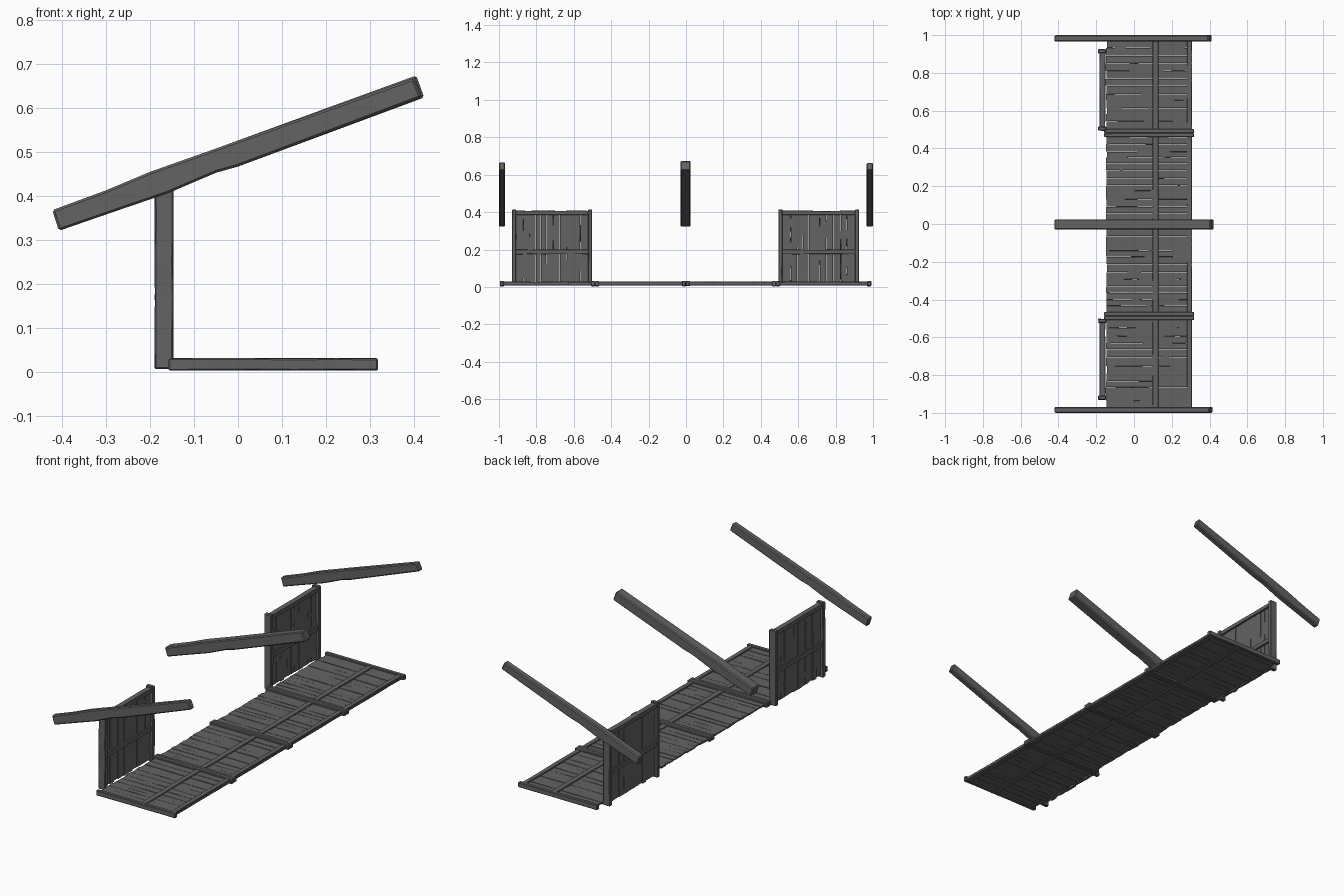
import bpy, bmesh, random
from mathutils import Vector

random.seed(4)
cube = bpy.data.objects.get("Cube")
if cube:
    bpy.data.objects.remove(cube, do_unlink=True)

wood = bpy.data.materials.new("weathered grey wood")
wood.use_nodes = True
GREY = (0.125, 0.125, 0.125, 1)
wood.diffuse_color = GREY
wood.node_tree.nodes["Principled BSDF"].inputs["Base Color"].default_value = GREY


def finish(name, bm, bevel=0.0):
    bmesh.ops.recalc_face_normals(bm, faces=bm.faces[:])
    mesh = bpy.data.meshes.new(name)
    bm.to_mesh(mesh)
    bm.free()
    mesh.materials.append(wood)
    ob = bpy.data.objects.new(name, mesh)
    bpy.context.collection.objects.link(ob)
    if bevel:
        mod = ob.modifiers.new("worn edges", 'BEVEL')
        mod.width = bevel
        mod.segments = 1
    return ob


def loft(bm, rings):
    """Join a row of four-point rings into a closed bar."""
    rings = [[bm.verts.new(p) for p in ring] for ring in rings]
    for a, b in zip(rings, rings[1:]):
        for i in range(4):
            j = (i + 1) % 4
            bm.faces.new((a[i], a[j], b[j], b[i]))
    bm.faces.new(rings[0])
    bm.faces.new(rings[-1][::-1])


def timber(bm, lo, hi, axis, place, wobble, steps=5):
    """Slightly uneven bar between two corners, running along one local axis."""
    p, q = [i for i in range(3) if i != axis]
    rings = []
    for s in range(steps + 1):
        ring = []
        for cp, cq in ((lo[p], lo[q]), (hi[p], lo[q]), (hi[p], hi[q]), (lo[p], hi[q])):
            v = Vector((0, 0, 0))
            v[axis] = lo[axis] + (hi[axis] - lo[axis]) * s / steps
            v[p] = cp + random.uniform(-wobble, wobble)
            v[q] = cq + random.uniform(-wobble, wobble)
            ring.append(place(v))
        rings.append(ring)
    loft(bm, rings)


def panel(name, length, y0, y1, depth, rails, planks, place):
    """Boarded panel: local x along the boards, y across, z through it."""
    post = 0.021
    bm = bmesh.new()
    for a in (y0, y1 - post):
        timber(bm, (0, a, 0), (length, a + post, depth), 0, place, 0.0008)
    finish(name + "_posts", bm, 0.003)

    bm = bmesh.new()
    for r, width in rails:
        timber(bm, (r, y0 + post / 2, depth * 0.14),
               (r + width, y1 - post / 2, depth * 0.88), 1, place, 0.0008)
    finish(name + "_rails", bm, 0.002)

    # boards of uneven width, sunk between the posts
    bm = bmesh.new()
    weights = [random.uniform(0.75, 1.25) for _ in range(planks)]
    unit = (y1 - y0 - 2 * post) / sum(weights)
    at = y0 + post
    for w in weights:
        inset = random.uniform(0, 0.08) * depth
        timber(bm, (0.008 + random.uniform(0, 0.006), at + 0.0008, depth * 0.3 + inset),
               (length - 0.01, at + w * unit - 0.0008, depth * 0.7 - inset),
               0, place, 0.0007, 6)
        at += w * unit
    finish(name + "_boards", bm)


# Floor: four panels end to end
edges = [-0.995, -0.487, -0.001, 0.481, 0.99]
for i, (a, b) in enumerate(zip(edges, edges[1:])):
    panel(f"floor_{i + 1}", 0.476, a, b, 0.027,
          ((0.257, 0.03), (0.438, 0.026)), 12,
          lambda v: Vector((v.x - 0.158, v.y, v.z + 0.004)))

# Walls: two upright panels along the right side
for name, a, b in (("front_wall", -0.93, -0.502), ("back_wall", 0.494, 0.925)):
    panel(name, 0.408, a, b, 0.042,
          ((0.168, 0.024), (0.378, 0.022)), 11,
          lambda v: Vector((v.z - 0.189, v.y, v.x + 0.007)))

# Roof beams: sloping bars with a slight bend
PROFILE = [  # x and z of the lower edge, x and z of the upper edge
    (-0.407, 0.321, -0.422, 0.368),
    (-0.28, 0.365, -0.3, 0.413),
    (-0.16, 0.406, -0.2, 0.455),
    (-0.05, 0.453, -0.05, 0.508),
    (0.0, 0.467, -0.02, 0.519),
    (0.423, 0.624, 0.405, 0.674),
]
for name, a, b, trim in (("front_beam", -1.0, -0.968, 0.006),
                         ("middle_beam", -0.03, 0.025, 0.0),
                         ("back_beam", 0.966, 1.0, 0.01)):
    bm = bmesh.new()
    loft(bm, [[(x0 - trim * (x0 > 0.2), a, z0), (x0 - trim * (x0 > 0.2), b, z0),
               (x1 - trim * (x1 > 0.2), b, z1 - trim * (x1 > 0.2)),
               (x1 - trim * (x1 > 0.2), a, z1 - trim * (x1 > 0.2))]
              for x0, z0, x1, z1 in PROFILE])
    finish(name, bm, 0.005)
